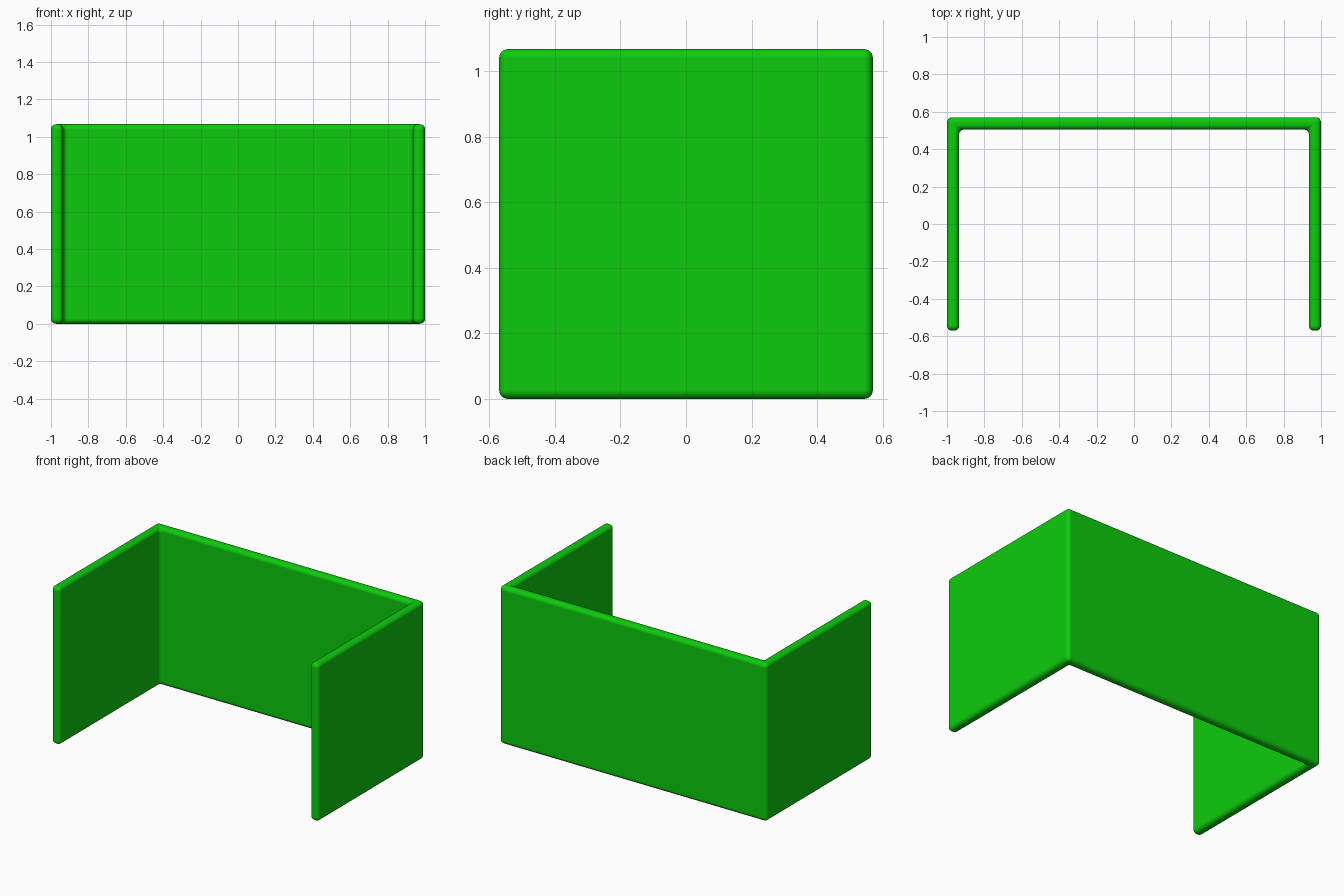
import bpy
import bmesh

if "Cube" in bpy.data.objects:
    bpy.data.objects.remove(bpy.data.objects["Cube"])

W, D, H, T = 1.0, 0.57, 1.067, 0.065   # half width, half depth, height, wall thickness

# U-shaped plan, open to the front
plan = [(-W, -D), (-W + T, -D), (-W + T, D - T), (W - T, D - T),
        (W - T, -D), (W, -D), (W, D), (-W, D)]

bm = bmesh.new()
base = bm.faces.new([bm.verts.new((x, y, 0)) for x, y in plan])
top = bmesh.ops.extrude_face_region(bm, geom=[base])["geom"]
bmesh.ops.translate(bm, vec=(0, 0, H),
                    verts=[v for v in top if isinstance(v, bmesh.types.BMVert)])
bmesh.ops.recalc_face_normals(bm, faces=bm.faces)
mesh = bpy.data.meshes.new("three_sided_screen")
bm.to_mesh(mesh)
bm.free()

screen = bpy.data.objects.new("three_sided_screen", mesh)
bpy.context.collection.objects.link(screen)

# Rounded edges all round
bevel = screen.modifiers.new("rounded_edges", 'BEVEL')
bevel.width = 0.027
bevel.segments = 6
bevel.limit_method = 'ANGLE'
bevel.harden_normals = True

green = bpy.data.materials.new("green")
green.diffuse_color = (0.004, 0.6, 0.004, 1)
green.use_nodes = True
green.node_tree.nodes["Principled BSDF"].inputs["Base Color"].default_value = green.diffuse_color
mesh.materials.append(green)

bpy.context.view_layer.objects.active = screen
screen.select_set(True)
bpy.ops.object.shade_smooth()
